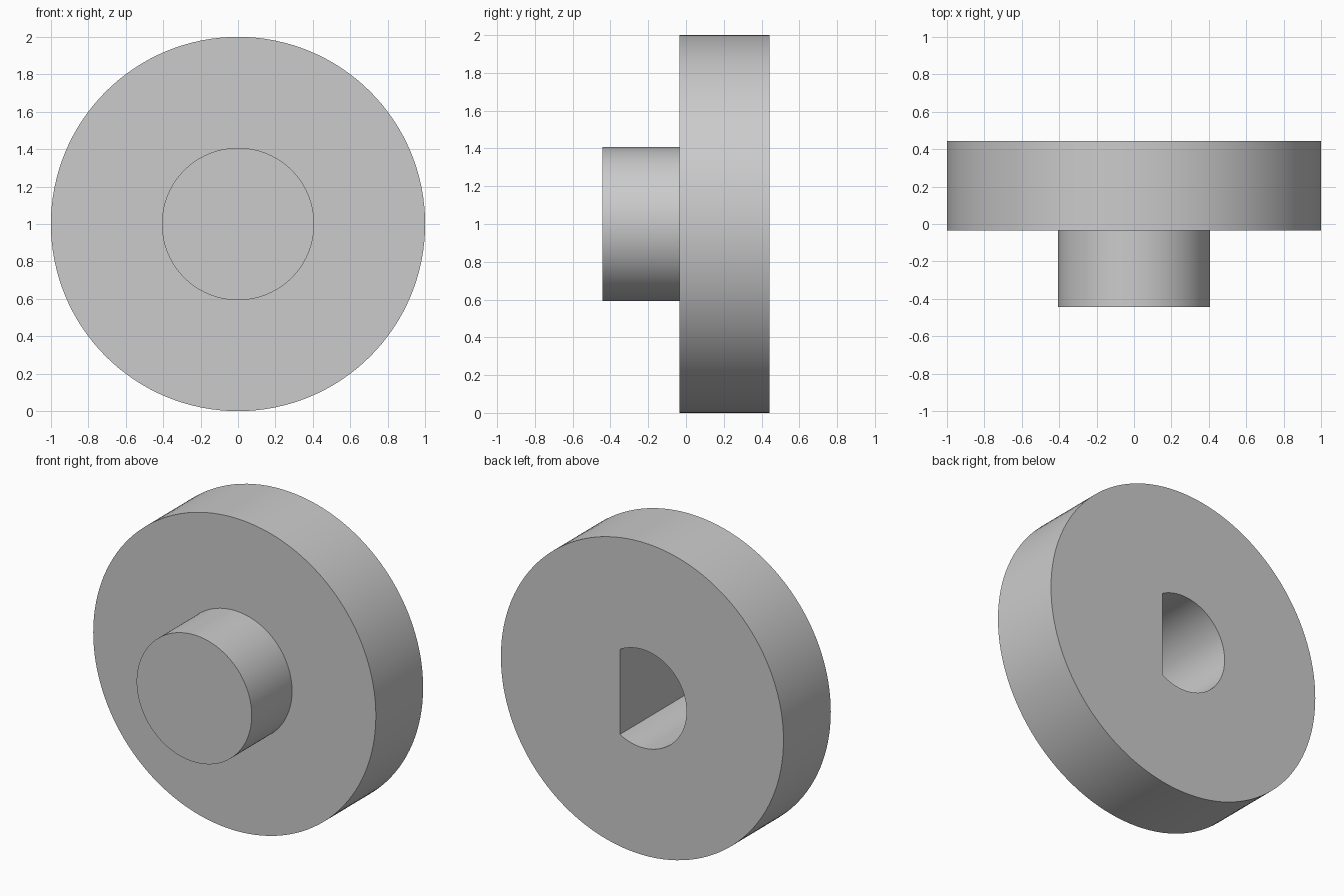
import bpy
import bmesh
from math import acos, cos, sin, pi

cube = bpy.data.objects.get("Cube")
if cube:
    bpy.data.objects.remove(cube, do_unlink=True)

SEGMENTS = 128
CENTRE_Z = 1.0
BACK, SHOULDER, FRONT = 0.443, -0.035, -0.443
WHEEL_RADIUS, HUB_RADIUS = 1.0, 0.407
BORE_RADIUS, BORE_FLAT, BORE_DEPTH = 0.314, 0.157, 0.78

grey = bpy.data.materials.new("light grey")
grey.use_nodes = True
colour = (0.6, 0.6, 0.6, 1)
grey.diffuse_color = colour
grey.node_tree.nodes["Principled BSDF"].inputs["Base Color"].default_value = colour


def arc(radius, start, end, count):
    """Points (x, z) along an arc around the axle."""
    angles = [start + (end - start) * i / count for i in range(count + 1)]
    return [(radius * cos(a), CENTRE_Z + radius * sin(a)) for a in angles]


def finish(name, bm):
    bmesh.ops.recalc_face_normals(bm, faces=bm.faces)
    mesh = bpy.data.meshes.new(name)
    bm.to_mesh(mesh)
    bm.free()
    mesh.materials.append(grey)
    obj = bpy.data.objects.new(name, mesh)
    bpy.context.collection.objects.link(obj)
    return obj


def add_tube(bm, sections):
    """Skin closed outlines (outline, y) in order and cap both ends."""
    rings = [[bm.verts.new((x, y, z)) for x, z in outline] for outline, y in sections]
    for a, b in zip(rings, rings[1:]):
        for i in range(len(a)):
            j = (i + 1) % len(a)
            bm.faces.new((a[i], a[j], b[j], b[i]))
    bm.faces.new(rings[0])
    bm.faces.new(rings[-1])


# Wheel disc with a stepped hub on its front
wheel_ring = arc(WHEEL_RADIUS, 0, 2 * pi, SEGMENTS)[:-1]
hub_ring = arc(HUB_RADIUS, 0, 2 * pi, SEGMENTS)[:-1]
bm = bmesh.new()
add_tube(bm, [(wheel_ring, BACK), (wheel_ring, SHOULDER),
              (hub_ring, SHOULDER), (hub_ring, FRONT)])
wheel = finish("wheel_and_hub", bm)

# D-shaped blind bore, cut from the back with its flat on the left side
half = acos(BORE_FLAT / BORE_RADIUS)
d_outline = arc(BORE_RADIUS, half, 2 * pi - half, SEGMENTS)
bm = bmesh.new()
add_tube(bm, [(d_outline, BACK + 0.1), (d_outline, BACK - BORE_DEPTH)])
cutter = finish("bore_cutter", bm)
cutter.hide_render = True

bore = wheel.modifiers.new("shaft bore", "BOOLEAN")
bore.operation = "DIFFERENCE"
bore.solver = "EXACT"
bore.object = cutter

bpy.ops.object.select_all(action="DESELECT")
wheel.select_set(True)
bpy.context.view_layer.objects.active = wheel
bpy.ops.object.modifier_apply(modifier=bore.name)
bpy.data.objects.remove(cutter, do_unlink=True)
bpy.ops.object.shade_smooth_by_angle(angle=pi / 6)
